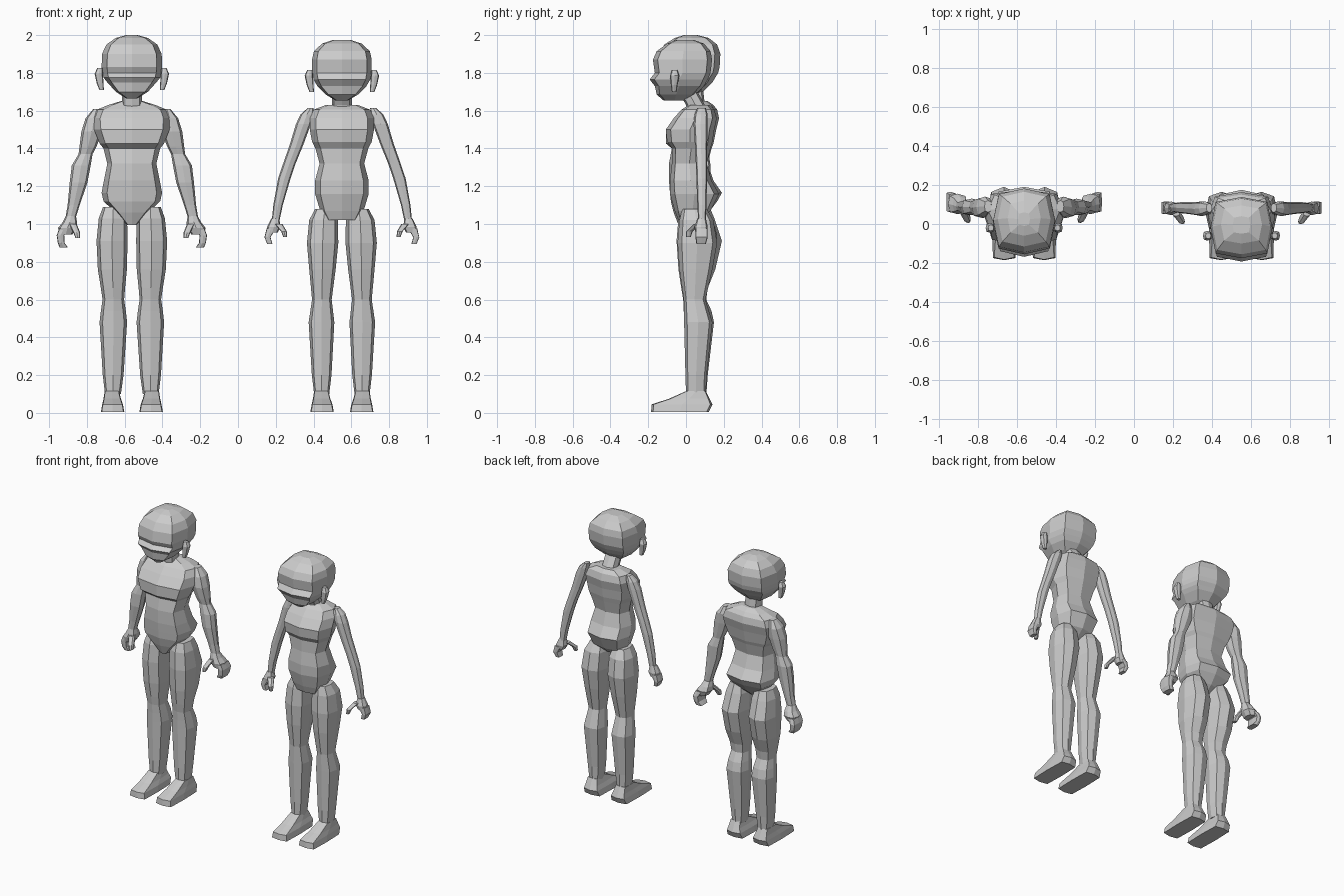
import bpy, bmesh

K = 0.5 ** 0.5


def loft(name, ox, rings, k=0.78, mirror=False):
    """Skin stacked eight-sided rings: (x, z, half width, y front, y back)."""
    shape = [(0, -1), (k, -k), (1, 0), (k, k), (0, 1), (-k, k), (-1, 0), (-k, -k)]
    bm = bmesh.new()
    loops = []
    for x, z, w, yf, yb in rings:
        c, h = (yf + yb) / 2, (yb - yf) / 2
        loops.append([bm.verts.new((x + a * w, c + b * h, z)) for a, b in shape])
    for lo, hi in zip(loops, loops[1:]):
        for i in range(8):
            j = (i + 1) % 8
            bm.faces.new((lo[i], lo[j], hi[j], hi[i]))
    bm.faces.new(loops[0][::-1])
    bm.faces.new(loops[-1])
    bmesh.ops.recalc_face_normals(bm, faces=bm.faces)
    me = bpy.data.meshes.new(name)
    bm.to_mesh(me)
    bm.free()
    ob = bpy.data.objects.new(name, me)
    ob.location.x = ox
    bpy.context.collection.objects.link(ob)
    if mirror:
        ob.modifiers.new("Mirror", 'MIRROR').use_mirror_merge = False
    return ob


def centred(rings):
    return [(0, *r) for r in rings]


def shared_parts(tag, ox, dy, dz, dx):
    # neck, leaning forward
    loft(tag + "_neck", ox, centred([(1.59, .07, .01, .125), (1.63, .053, .0, .10),
                                     (1.72, .053, -.04 + dy, .06 + dy)]))
    # ears
    loft(tag + "_ears", ox, [(.160, 1.705 + dz, .012, -.065 + dy, -.04 + dy),
                             (.168, 1.74 + dz, .018, -.07 + dy, -.035 + dy),
                             (.175, 1.79 + dz, .022, -.075 + dy, -.025 + dy),
                             (.170, 1.82 + dz, .014, -.065 + dy, -.035 + dy)], mirror=True)
    # feet
    loft(tag + "_feet", ox, [(.105 - dx, .005, .062, -.185, .12),
                             (.105 - dx, .045, .055, -.182, .14),
                             (.107 - dx, .075, .046, -.09, .125),
                             (.109 - dx, .115, .038, .0, .105)], k=.93, mirror=True)


# ---------- broad figure ----------
mx = -.562
shared_parts("man", mx, .03, .005, .003)
loft("man_head", mx, centred([(1.665, .03, -.11, .03), (1.70, .085, -.145, .09),
                              (1.75, .130, -.15, .14), (1.775, .150, -.168, .155),
                              (1.80, .157, -.14, .17), (1.83, .160, -.155, .178),
                              (1.90, .158, -.145, .182), (1.95, .135, -.115, .165),
                              (1.985, .085, -.06, .12), (2.0, .03, -.01, .06)]), k=.82)
loft("man_torso", mx, centred([(.995, .025, -.04, .04), (1.06, .085, -.065, .12),
                               (1.12, .150, -.08, .165), (1.165, .16, -.085, .19),
                               (1.23, .148, -.09, .145), (1.32, .130, -.09, .115),
                               (1.40, .150, -.075, .135), (1.425, .170, -.105, .145),
                               (1.50, .200, -.105, .16), (1.56, .205, -.06, .175),
                               (1.605, .185, -.02, .165), (1.63, .125, .01, .145),
                               (1.65, .06, .03, .115)]), k=.82)
loft("man_arms", mx, [(.325, 1.03, .027, .065, .115), (.308, 1.10, .032, .06, .12),
                      (.282, 1.22, .047, .045, .125), (.268, 1.31, .05, .045, .13),
                      (.245, 1.37, .037, .055, .12), (.232, 1.41, .045, .045, .125),
                      (.212, 1.49, .055, .03, .135), (.200, 1.56, .045, .035, .14),
                      (.185, 1.61, .018, .06, .12)], mirror=True)
loft("man_palms", mx, [(.350, .945, .035, .06, .145), (.340, .98, .05, .05, .155),
                       (.328, 1.01, .038, .055, .14), (.322, 1.045, .026, .065, .115)],
     mirror=True)
loft("man_fingers", mx, [(.360, .875, .022, .075, .15), (.374, .90, .018, .065, .16),
                         (.378, .94, .020, .06, .165), (.360, .975, .025, .06, .155)],
     k=.9, mirror=True)
loft("man_thumbs", mx, [(.286, .925, .012, .005, .035), (.292, .955, .018, .01, .05),
                        (.312, 1.0, .02, .05, .09)], mirror=True)
loft("man_legs", mx, [(.100, .10, .042, .0, .108), (.099, .20, .055, -.003, .115),
                      (.098, .48, .073, -.01, .148), (.098, .54, .066, -.012, .135),
                      (.098, .60, .057, -.015, .107), (.100, .66, .064, -.025, .115),
                      (.103, .76, .077, -.04, .155), (.105, .91, .082, -.05, .19),
                      (.100, 1.03, .075, -.04, .15), (.098, 1.09, .055, -.02, .125)],
     mirror=True)

# ---------- slim figure ----------
wx = .55
shared_parts("woman", wx, -.01, -.005, 0)
loft("woman_head", wx, centred([(1.655, .035, -.12, .0), (1.685, .085, -.155, .05),
                                (1.73, .130, -.165, .095), (1.765, .150, -.192, .115),
                                (1.80, .157, -.165, .13), (1.87, .158, -.175, .138),
                                (1.915, .148, -.155, .13), (1.955, .105, -.10, .095),
                                (1.975, .045, -.05, .04)]), k=.84)
loft("woman_torso", wx, centred([(1.02, .085, -.04, .07), (1.07, .115, -.06, .13),
                                 (1.16, .142, -.085, .175), (1.23, .142, -.085, .135),
                                 (1.32, .118, -.075, .11), (1.40, .140, -.075, .13),
                                 (1.435, .158, -.10, .14), (1.50, .170, -.107, .15),
                                 (1.56, .170, -.065, .163), (1.605, .150, -.025, .15),
                                 (1.63, .085, .015, .125)]), k=.8)
loft("woman_arms", wx, [(.352, 1.01, .02, .065, .105), (.338, 1.10, .025, .06, .108),
                        (.305, 1.24, .033, .055, .112), (.278, 1.32, .033, .052, .112),
                        (.240, 1.42, .036, .047, .112), (.203, 1.53, .04, .04, .115),
                        (.185, 1.58, .034, .045, .115), (.165, 1.615, .015, .06, .105)],
     mirror=True)
loft("woman_palms", wx, [(.368, .955, .028, .05, .11), (.360, .985, .036, .045, .115),
                         (.353, 1.03, .021, .06, .105)], mirror=True)
loft("woman_fingers", wx, [(.382, .895, .014, .055, .105), (.394, .93, .016, .05, .115),
                           (.375, .975, .024, .05, .115)], k=.9, mirror=True)
loft("woman_thumbs", wx, [(.300, .93, .010, .0, .025), (.306, .96, .015, .0, .035),
                          (.335, 1.0, .02, .04, .08)], mirror=True)
loft("woman_legs", wx, [(.107, .10, .040, .0, .105), (.107, .20, .052, -.003, .11),
                        (.108, .48, .068, -.01, .14), (.106, .60, .052, -.012, .103),
                        (.103, .76, .070, -.035, .14), (.102, .90, .083, -.045, .165),
                        (.097, 1.02, .076, -.035, .145), (.09, 1.08, .052, -.02, .11)],
     mirror=True)
